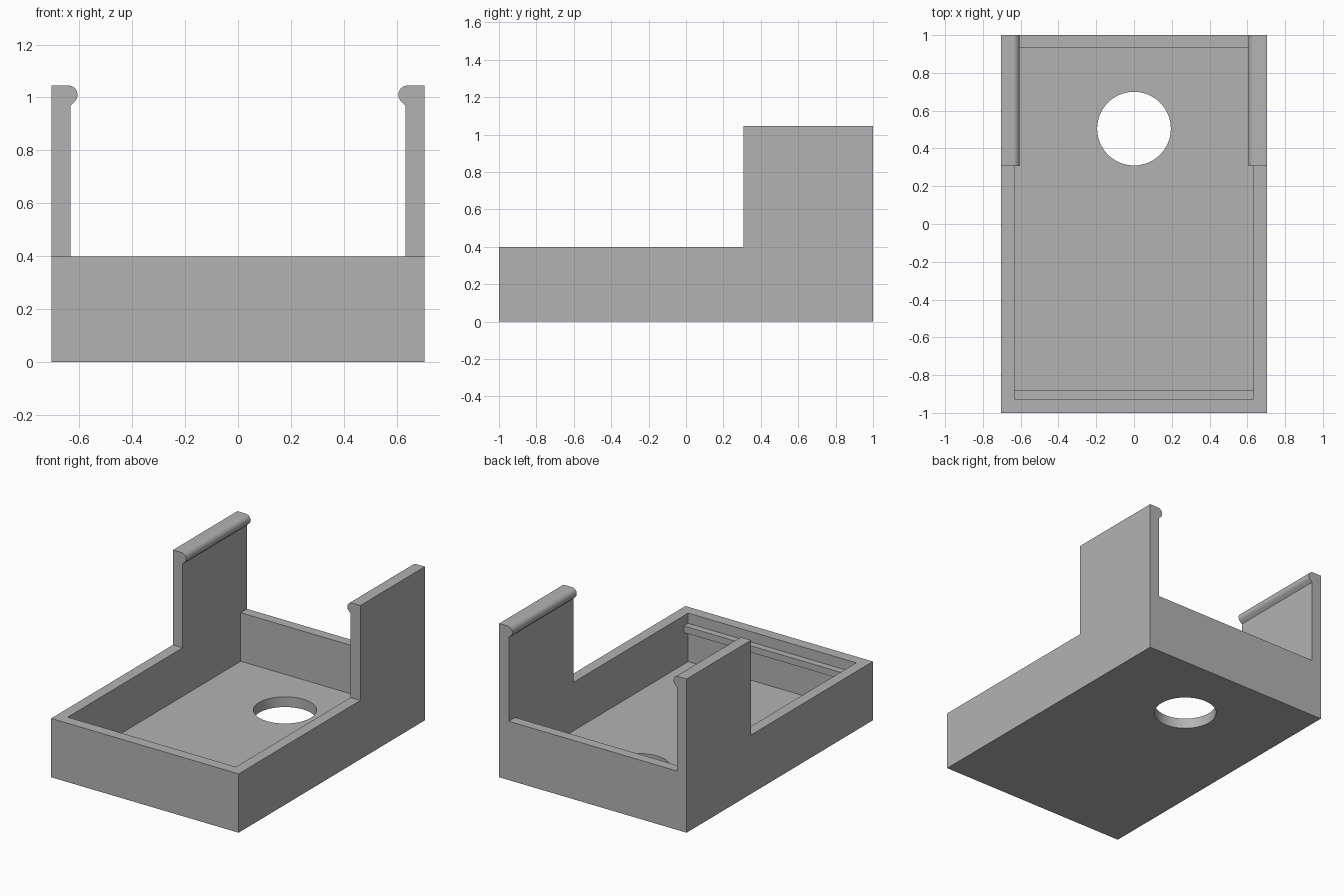
import bpy, bmesh, math
from mathutils import Matrix

cube = bpy.data.objects.get("Cube")
if cube:
    bpy.data.objects.remove(cube, do_unlink=True)

GREY = (0.45, 0.45, 0.45, 1)
grey = bpy.data.materials.new("plain grey")
grey.use_nodes = True
grey.diffuse_color = GREY
grey.node_tree.nodes["Principled BSDF"].inputs["Base Color"].default_value = GREY

HALF_W, RIM_Z, FLOOR_Z, TOP_Z = 0.705, 0.4, 0.07, 1.045
INNER_X, INNER_FRONT, INNER_BACK = 0.632, -0.926, 0.932


def finish(name, bm):
    bmesh.ops.recalc_face_normals(bm, faces=bm.faces)
    mesh = bpy.data.meshes.new(name)
    bm.to_mesh(mesh)
    bm.free()
    mesh.materials.append(grey)
    ob = bpy.data.objects.new(name, mesh)
    bpy.context.collection.objects.link(ob)
    return ob


def box(name, lo, hi):
    bm = bmesh.new()
    bmesh.ops.create_cube(bm, size=1)
    for v in bm.verts:
        v.co = [lo[i] if v.co[i] < 0 else hi[i] for i in range(3)]
    return finish(name, bm)


def prism(name, profile, y0, y1):
    """Extrude an (x, z) outline along y."""
    bm = bmesh.new()
    face = bm.faces.new([bm.verts.new((x, y0, z)) for x, z in profile])
    out = bmesh.ops.extrude_face_region(bm, geom=[face])["geom"]
    moved = [v for v in out if isinstance(v, bmesh.types.BMVert)]
    bmesh.ops.translate(bm, verts=moved, vec=(0, y1 - y0, 0))
    return finish(name, bm)


def activate(ob):
    bpy.ops.object.select_all(action="DESELECT")
    ob.select_set(True)
    bpy.context.view_layer.objects.active = ob


def cut(ob, cutter):
    mod = ob.modifiers.new("cut", "BOOLEAN")
    mod.operation, mod.solver, mod.object = "DIFFERENCE", "EXACT", cutter
    activate(ob)
    bpy.ops.object.modifier_apply(modifier=mod.name)
    bpy.data.objects.remove(cutter, do_unlink=True)


# Open tray with a round hole through its floor
tray = box("tray", (-HALF_W, -1, 0), (HALF_W, 1, RIM_Z))
cut(tray, box("cavity_cutter", (-INNER_X, INNER_FRONT, FLOOR_Z), (INNER_X, INNER_BACK, 1)))
bm = bmesh.new()
bmesh.ops.create_cone(bm, cap_ends=True, segments=64, radius1=0.195, radius2=0.195,
                      depth=1, matrix=Matrix.Translation((0, 0.505, 0)))
cut(tray, finish("hole_cutter", bm))

# Catch rib along the inside of the front wall
box("front_rib", (-INNER_X, INNER_FRONT, 0.285), (INNER_X, -0.88, 0.33))

# Upright clip arms with a rounded bead on the inner top edge
BEAD_X, BEAD_Z, BEAD_R = 0.641, 1.01, 0.035
bead = [(BEAD_X + BEAD_R * math.cos(a), BEAD_Z + BEAD_R * math.sin(a))
        for a in (math.radians(90 + 135 * i / 14) for i in range(15))]
outline = [(HALF_W, RIM_Z), (HALF_W, TOP_Z)] + bead + [(INNER_X, 0.97), (INNER_X, RIM_Z)]
for side, sign in (("left", 1), ("right", -1)):
    prism(side + "_clip_arm", [(sign * x, z) for x, z in outline], 0.308, 1)

for ob in bpy.context.collection.objects:
    if ob.type == "MESH" and ob.data.materials and ob.data.materials[0] == grey:
        activate(ob)
        bpy.ops.object.shade_smooth_by_angle(angle=math.radians(30))
